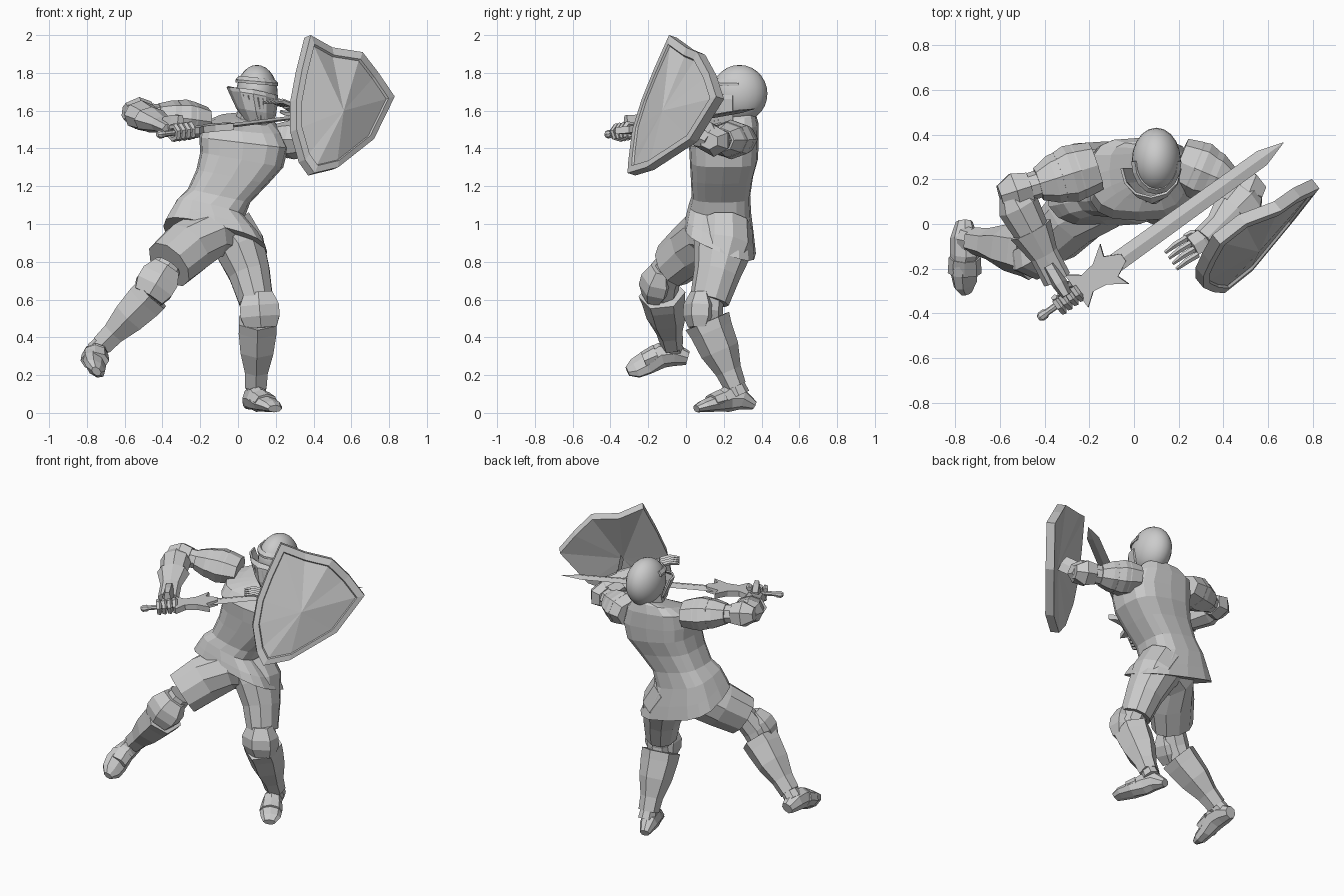
import bpy, bmesh, math
from mathutils import Vector as V


def finish(name, bm, smooth=False):
    bmesh.ops.recalc_face_normals(bm, faces=bm.faces)
    me = bpy.data.meshes.new(name)
    bm.to_mesh(me)
    bm.free()
    for p in me.polygons:
        p.use_smooth = smooth
    ob = bpy.data.objects.new(name, me)
    bpy.context.collection.objects.link(ob)
    return ob


def loft(name, rings, caps=True, closed=True):
    bm = bmesh.new()
    vs = [[bm.verts.new(p) for p in r] for r in rings]
    n = len(vs[0])
    for a, b in zip(vs, vs[1:]):
        for i in range(n if closed else n - 1):
            j = (i + 1) % n
            bm.faces.new((a[i], a[j], b[j], b[i]))
    if caps:
        bm.faces.new(vs[0])
        bm.faces.new(vs[-1])
    return finish(name, bm)


def limb(name, secs, n=8, hint=(0, -1, 0)):
    """Tube through (point, radius along hint, radius across) sections."""
    pts = [V(s[0]) for s in secs]
    rings = []
    for i, s in enumerate(secs):
        t = (pts[min(i + 1, len(pts) - 1)] - pts[max(i - 1, 0)]).normalized()
        u = V(hint)
        u = (u - t * u.dot(t)).normalized()
        v = t.cross(u)
        rings.append([pts[i] + u * s[1] * math.cos(k * math.tau / n) + v * s[2] * math.sin(k * math.tau / n)
                      for k in range(n)])
    return loft(name, rings)


def path(name, a, b, prof, n=8, hint=(0, -1, 0)):
    """Straight limb from a to b; profile rows are (t, ru, rv)."""
    a, b = V(a), V(b)
    return limb(name, [(a.lerp(b, t), ru, rv) for t, ru, rv in prof], n, hint)


# tunic: rows are centre x, y, z, half width, half depth, roll slope, pitch slope
rows = [(-.12, .18, .92, .275, .19, -.25, -.40), (-.125, .18, .99, .24, .18, -.25, -.30),
        (-.145, .18, 1.08, .18, .165, -.25, -.15), (-.10, .185, 1.15, .165, .155, -.22, 0),
        (-.03, .19, 1.25, .19, .165, -.2, 0), (.02, .20, 1.34, .22, .18, -.18, 0),
        (.03, .20, 1.43, .235, .185, -.12, 0), (.02, .22, 1.51, .21, .165, -.10, .12),
        (.04, .24, 1.55, .15, .13, -.05, .25), (.07, .26, 1.57, .09, .10, 0, .25)]


def spow(c):
    return math.copysign(abs(c) ** .65, c)


rings = []
for cx, cy, cz, rx, ry, ro, pi in rows:
    r = []
    for k in range(16):
        x, y = rx * spow(math.cos(k * math.tau / 16)), ry * spow(math.sin(k * math.tau / 16))
        r.append((cx + x, cy + y, cz + ro * x + pi * y))
    rings.append(r)
loft("tunic", rings)
path("neck", (.07, .26, 1.5), (.09, .27, 1.66), [(0, .08, .09), (1, .08, .08)])

# trousers
limb("trousers_right", [((-.03, .2, .95), .13, .12), ((-.16, .13, .95), .17, .145),
                        ((-.27, .03, .87), .14, .15), ((-.365, -.07, .785), .12, .14)], 10)
limb("trousers_left", [((-.06, .2, .98), .15, .15), ((.01, .2, .88), .16, .14),
                       ((.06, .165, .74), .125, .115), ((.095, .125, .595), .105, .095)], 10)

# legs: knee guards, greaves and boots
legs = {
    "right": ((-.37, -.08, .78), (-.43, -.155, .69), (-.47, -.125, .615), (-.72, -.075, .36)),
    "left": ((.095, .125, .60), (.115, .075, .54), (.105, .12, .47), (.095, .26, .14)),
}
for side, (a, k, g, e) in legs.items():
    limb("knee_" + side, [(a, .075, .075), (V(k) + V((0, .04, 0)), .08, .08), (g, .08, .07),
                          (V(g).lerp(V(e), .3), .07, .07)], 8)
    d = (V(g) - V(a)).normalized()
    limb("knee_guard_" + side, [(V(k) - d * .10, .055, .085), (V(k) - d * .03, .09, .12),
                                (V(k) + d * .03, .09, .12), (V(k) + d * .09, .06, .095)], 6)
    path("greave_" + side, g, e, [(-.05, .125, .115), (.1, .115, .115), (.42, .105, .10),
                                  (.75, .07, .07), (1, .06, .065)], 6)
    path("ankle_" + side, V(g).lerp(V(e), .9), V(g).lerp(V(e), 1.14), [(0, .05, .05), (1, .06, .055)])

limb("boot_right", [((-.76, .01, .29), .04, .035), ((-.76, -.06, .31), .065, .06), ((-.755, -.13, .305), .07, .065),
                    ((-.76, -.21, .265), .05, .075), ((-.755, -.27, .235), .04, .065),
                    ((-.75, -.31, .22), .02, .03)], 8, (.7, 0, .7))
limb("boot_left", [((.055, .36, .04), .025, .03), ((.075, .29, .075), .06, .055), ((.10, .22, .075), .07, .06),
                   ((.14, .15, .05), .045, .07), ((.18, .09, .035), .032, .06),
                   ((.195, .055, .022), .02, .04)], 8, (0, 0, 1))
for name, a, b, r in (("boot_plate_right", (-.757, -.15, .305), (-.758, -.22, .275), .072),
                      ("boot_plate_left", (.12, .19, .07), (.15, .135, .055), .066)):
    path(name, a, b, [(0, r * .85, r), (1, r * .7, r * 1.05)], 8, (0, 0, 1))

# arms: pauldrons, sleeves, elbow guards, forearm plates and cuffs
arms = {
    "right": ((-.17, .26, 1.54), (-.55, .14, 1.59), (-.375, -.19, 1.515), (0, 0, 1)),
    "left": ((.2, .28, 1.45), (.53, .14, 1.44), (.35, -.04, 1.58), (0, 0, 1)),
}
for side, (s, e, w, h) in arms.items():
    path("pauldron_" + side, s, e, [(0, .08, .11), (.2, .10, .125), (.5, .09, .11), (.68, .065, .075)], 8, h)
    path("pauldron_rim_" + side, s, e, [(.22, .10, .125), (.3, .105, .13), (.42, .095, .115)], 8, h)
    path("upper_arm_" + side, s, e, [(.4, .06, .065), (1, .06, .06)], 8, h)
    path("elbow_guard_" + side, V(e).lerp(V(s), .22), V(e) + (V(e) - V(s)) * .13,
         [(0, .07, .075), (.5, .085, .095), (1, .045, .055)], 6, h)
    path("forearm_" + side, e, w, [(0, .055, .06), (.18, .08, .095), (.55, .065, .08), (.85, .04, .05),
                                   (1, .04, .05)], 8, h)
    path("gauntlet_cuff_" + side, V(e).lerp(V(w), .5), V(e).lerp(V(w), 1.18),
         [(0, .07, .10), (.5, .045, .065), (1, .035, .065)], 8, h)

# open left hand
palm_a, palm_b = V((.345, -.045, 1.585)), V((.26, -.10, 1.63))
path("palm_left", palm_a, palm_b, [(0, .025, .045), (.5, .03, .055), (1, .022, .055)], 6, (0, 0, 1))
across = V((.55, -.8, 0)).normalized()
for i in range(4):
    b = palm_b + across * (i - 1.5) * .03
    limb(f"finger_left_{i}", [(b, .015, .015), (b + V((-.05, -.03, .02)), .014, .014),
                              (b + V((-.095, -.065, .012)), .008, .008)], 5, (0, 0, 1))
limb("thumb_left", [(palm_a, .018, .018), (palm_a + V((-.09, .005, .0)), .015, .015),
                    (palm_a + V((-.12, -.01, .01)), .009, .009)], 5, (0, 0, 1))

# sword: blade lies flat, axis from pommel to tip
P, T = V((-.41, -.41, 1.475)), V((.67, .365, 1.61))
D = (T - P).normalized()
W = D.cross(V((0, 0, 1))).normalized()
N = W.cross(D).normalized()
L = (T - P).length
at = lambda t, w=0, n=0: P + D * t + W * w + N * n
limb("sword_blade", [(at(.36), .044, .012), (at(L - .12), .038, .010), (at(L), .001, .001)], 4, W)
limb("sword_grip", [(at(0), .015, .015), (at(.3), .018, .018)], 8, W)
limb("sword_pommel", [(at(-.022), .012, .012), (at(-.008), .022, .022), (at(.016), .022, .022),
                      (at(.03), .012, .012)], 8, W)
half = [(.19, .02), (.19, .09), (.25, .045), (.32, .055), (.40, .11), (.38, .055), (.45, .02)]
outline = half + [(t, -w) for t, w in reversed(half)]
loft("sword_guard", [[at(t, w, n) for t, w in outline] for n in (-.018, .018)])

# right fist wrapped around the grip
path("palm_right", (-.38, -.185, 1.515), at(.145, -.01, .03), [(0, .035, .06), (.6, .035, .07), (1, .025, .065)], 6)
for i in range(4):
    t = .09 + i * .033
    limb(f"finger_right_{i}", [(at(t, .04 * math.cos(a), .036 * math.sin(a)), .017, .017)
                               for a in (2.2, 1.2, .2, -.8, -1.8, -2.7)], 5, D)
limb("thumb_right", [(at(.17, -.05, .01), .018, .018), (at(.2, -.03, -.03), .016, .016),
                     (at(.2, .02, -.035), .011, .011)], 5, D)

# helmet dome
bm = bmesh.new()
bmesh.ops.create_uvsphere(bm, u_segments=20, v_segments=14, radius=1)
for v in bm.verts:
    x, y, z = v.co
    v.co = (.1 + x * .11, .283 + y * .148, 1.69 + z * .152)
finish("helmet_dome", bm, True)


# visor, brow band and breathing ribs
def arc(c, rx, ry, rz, n=7, point=.0):
    out = []
    for i in range(n):
        a = math.pi * (i / (n - 1))
        x, y = -math.cos(a), -math.sin(a)
        k = 1 + point * (1 - abs(x))
        out.append(V((c[0] + rx * x, c[1] + ry * y * k, c[2] - rz * x)))
    return out


vis = loft("visor", [arc((.075, .25, 1.705), .125, .125, .025), arc((.08, .25, 1.685), .122, .13, .025, 7, .14),
                     arc((.095, .25, 1.60), .095, .12, .02, 7, .25), arc((.11, .25, 1.53), .06, .105, .01, 7, .25)],
           False, False)
brow = loft("helmet_brow", [arc((.1, .28, 1.775), .096, .128, .01, 9), arc((.1, .28, 1.755), .113, .148, .01, 9),
                            arc((.1, .28, 1.74), .112, .147, .01, 9)], False, False)
for ob in (vis, brow):
    m = ob.modifiers.new("thickness", 'SOLIDIFY')
    m.thickness = .012
top_a = arc((.08, .243, 1.675), .122, .130, .025, 15, .14)
low_a = arc((.108, .245, 1.55), .072, .112, .01, 15, .25)
for i in range(5, 13):
    path(f"visor_rib_{i}", top_a[i], low_a[i], [(0, .006, .005), (1, .006, .005)], 4)

# shield: faceted plate with raised rim and hollow back
edge = [(.385, -.09, 2.0), (.50, .0, 1.935), (.66, .06, 1.91), (.745, .12, 1.80), (.83, .16, 1.675),
        (.72, .02, 1.45), (.53, -.21, 1.30), (.405, -.31, 1.27), (.355, -.305, 1.34), (.31, -.285, 1.5),
        (.31, -.235, 1.66), (.34, -.17, 1.82)]
edge = [V(p) for p in edge]
out = V((.615, -.75, .243)).normalized()
mid = V((.56, -.125, 1.60))
front = [p.lerp(mid, .12) for p in edge]
sunk = [p.lerp(mid, .14) - out * .012 for p in edge]
rear = [p - out * .055 for p in edge]
bm = bmesh.new()
R = [[bm.verts.new(p) for p in r] for r in (sunk, front, edge, rear)]
for a, b in zip(R, R[1:]):
    for i in range(12):
        j = (i + 1) % 12
        bm.faces.new((a[i], a[j], b[j], b[i]))
for ring, c in ((R[0], mid), (R[-1], mid - out * .05)):
    cv = bm.verts.new(c)
    for i in range(12):
        bm.faces.new((ring[i], ring[(i + 1) % 12], cv))
finish("shield", bm)
path("shield_strap", V((.47, .06, 1.50)), V((.52, -.06, 1.60)), [(0, .05, .012), (1, .05, .012)], 4, (0, 0, 1))
